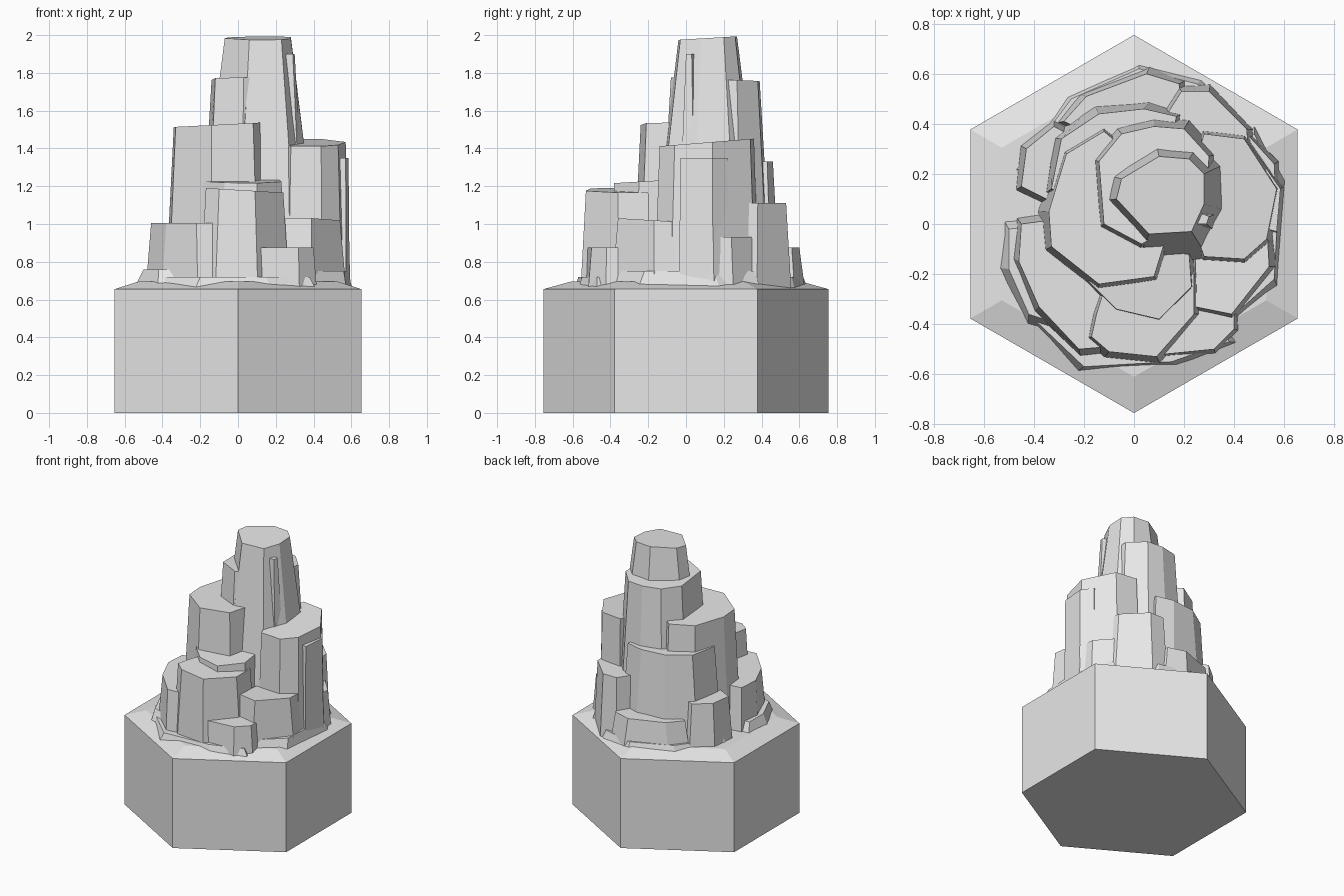
import bpy
import bmesh
import math
from mathutils import Vector

cube = bpy.data.objects.get("Cube")
if cube:
    bpy.data.objects.remove(cube, do_unlink=True)

stone = bpy.data.materials.new("light_grey_stone")
stone.use_nodes = True
stone.diffuse_color = (0.8, 0.8, 0.8, 1)
stone.node_tree.nodes["Principled BSDF"].inputs["Base Color"].default_value = (0.8, 0.8, 0.8, 1)


def loft(name, rings):
    """Closed solid through matching rings of points, with flat faces."""
    bm = bmesh.new()
    loops = [[bm.verts.new(p) for p in ring] for ring in rings]
    count = len(loops[0])
    for low, high in zip(loops, loops[1:]):
        for i in range(count):
            j = (i + 1) % count
            bm.faces.new((low[i], low[j], high[j], high[i]))
    bm.faces.new(loops[0][::-1])
    bm.faces.new(loops[-1])
    bmesh.ops.recalc_face_normals(bm, faces=bm.faces[:])
    mesh = bpy.data.meshes.new(name)
    bm.to_mesh(mesh)
    bm.free()
    mesh.materials.append(stone)
    obj = bpy.data.objects.new(name, mesh)
    bpy.context.collection.objects.link(obj)
    return obj


def rock(name, top, outline, flare=0.08, bottom=0.66, tilt=(0, 0)):
    """Rock column: a level or tilted top outline that widens on its way down."""
    points = [Vector((x, y, top)) for x, y in outline]
    centre = sum(points, Vector()) / len(points)
    upper, lower = [], []
    for p in points:
        out = (p - centre).normalized()
        foot = p + out * flare * (top - bottom)
        lower.append((foot.x, foot.y, bottom))
        rise = (p.x - centre.x) * tilt[0] + (p.y - centre.y) * tilt[1]
        upper.append((p.x, p.y, top + rise))
    return loft(name, [lower, upper])


def hexagon(radius, z):
    return [(radius * math.sin(i * math.pi / 3), -radius * math.cos(i * math.pi / 3), z)
            for i in range(6)]


# Plinth and the gentle slope on top of it
loft("hexagonal_plinth", [hexagon(0.755, 0), hexagon(0.755, 0.655)])
loft("foot_slope", [hexagon(0.755, 0.655), hexagon(0.61, 0.695)])

# Summit and the shoulder wrapped behind it
rock("summit", 1.985,
     [(-.07, .10), (.06, -.04), (.23, -.03), (.28, .08), (.28, .20), (.22, .26), (.10, .27), (-.05, .18)],
     flare=0.13, bottom=1.0, tilt=(0, 0.06))
rock("summit_rib", 1.9, [(.23, 0), (.29, 0), (.30, .03), (.25, .05)], flare=0.06, bottom=1.3)
rock("back_shoulder", 1.765,
     [(-.14, .25), (-.12, 0), (.03, -.08), (.18, 0), (.29, .16), (.30, .27), (.20, .38), (.08, .39), (-.05, .36)],
     flare=0.06, tilt=(0, -0.04))

# Upper terraces
rock("right_side_terrace", 1.525,
     [(-.34, .05), (-.33, -.09), (-.14, -.24), (.08, -.21), (.12, -.08), (.08, .2), (-.12, .37), (-.27, .28)],
     flare=0.05, tilt=(0.05, 0))
rock("left_side_terrace", 1.43,
     [(.28, -.13), (.44, -.14), (.53, -.06), (.57, .14), (.44, .34), (.28, .36), (.2, .1)],
     flare=0.035, tilt=(0, 0.08))
rock("left_side_edge", 1.35, [(.45, 0), (.57, -.03), (.585, .14), (.53, .22), (.45, .2)], flare=0.01)
rock("back_terrace", 1.33,
     [(-.33, .14), (-.1, .1), (.14, .3), (.17, .43), (.04, .46), (-.14, .44), (-.29, .34)],
     flare=0.07)

# Front steps
rock("front_upper_step", 1.225,
     [(-.18, -.23), (-.07, -.34), (.10, -.38), (.23, -.25), (.22, -.12), (-.1, -.1)],
     flare=0.05, tilt=(0, 0.06))
rock("front_column", 1.18,
     [(-.15, -.36), (-.17, -.45), (-.10, -.51), (.09, -.53), (.24, -.36), (.24, -.2), (-.1, -.2)],
     flare=0.06, tilt=(-0.06, 0))
rock("front_right_column", 1.005,
     [(-.45, 0), (-.46, -.15), (-.38, -.33), (-.22, -.50), (-.10, -.49), (-.05, -.2), (-.3, .02)],
     flare=0.09)
rock("front_left_high_step", 1.02,
     [(.24, -.33), (.39, -.36), (.54, -.17), (.53, 0), (.25, -.05)], flare=0.09, tilt=(0, -0.06))
rock("front_left_low_step", 0.875,
     [(.12, -.52), (.32, -.50), (.40, -.42), (.40, -.25), (.2, -.25)], flare=0.08)

# Back and side steps
rock("back_left_column", 1.11,
     [(.16, .3), (.46, .27), (.45, .38), (.30, .53), (.19, .53), (.12, .42)], flare=0.06)
rock("back_low_step", 0.875,
     [(-.28, .41), (-.05, .3), (.2, .4), (.18, .56), (.05, .60), (-.19, .51)], flare=0.15)
rock("right_side_column", 1.0,
     [(-.45, .15), (-.25, .05), (-.15, .3), (-.32, .39), (-.43, .30)], flare=0.08)
rock("left_side_buttress", 0.93,
     [(.45, .05), (.57, .05), (.56, .24), (.46, .35), (.38, .3)], flare=0.08)

# Worn rubble around the foot
rock("right_side_rubble", 0.76,
     [(-.50, -.02), (-.50, -.18), (-.42, -.36), (-.3, -.4), (-.3, 0)], flare=0.5)
rock("front_rubble", 0.72,
     [(-.40, -.38), (-.2, -.57), (.15, -.55), (.38, -.47), (.3, -.3), (-.2, -.3)], flare=0.5)
rock("left_side_rubble", 0.75,
     [(.38, -.38), (.56, -.22), (.58, .15), (.48, .36), (.3, .2)], flare=0.4)
rock("back_rubble", 0.72,
     [(-.46, .22), (-.2, .2), (.25, .3), (.46, .38), (.25, .56), (.02, .62), (-.25, .50)], flare=0.4)
